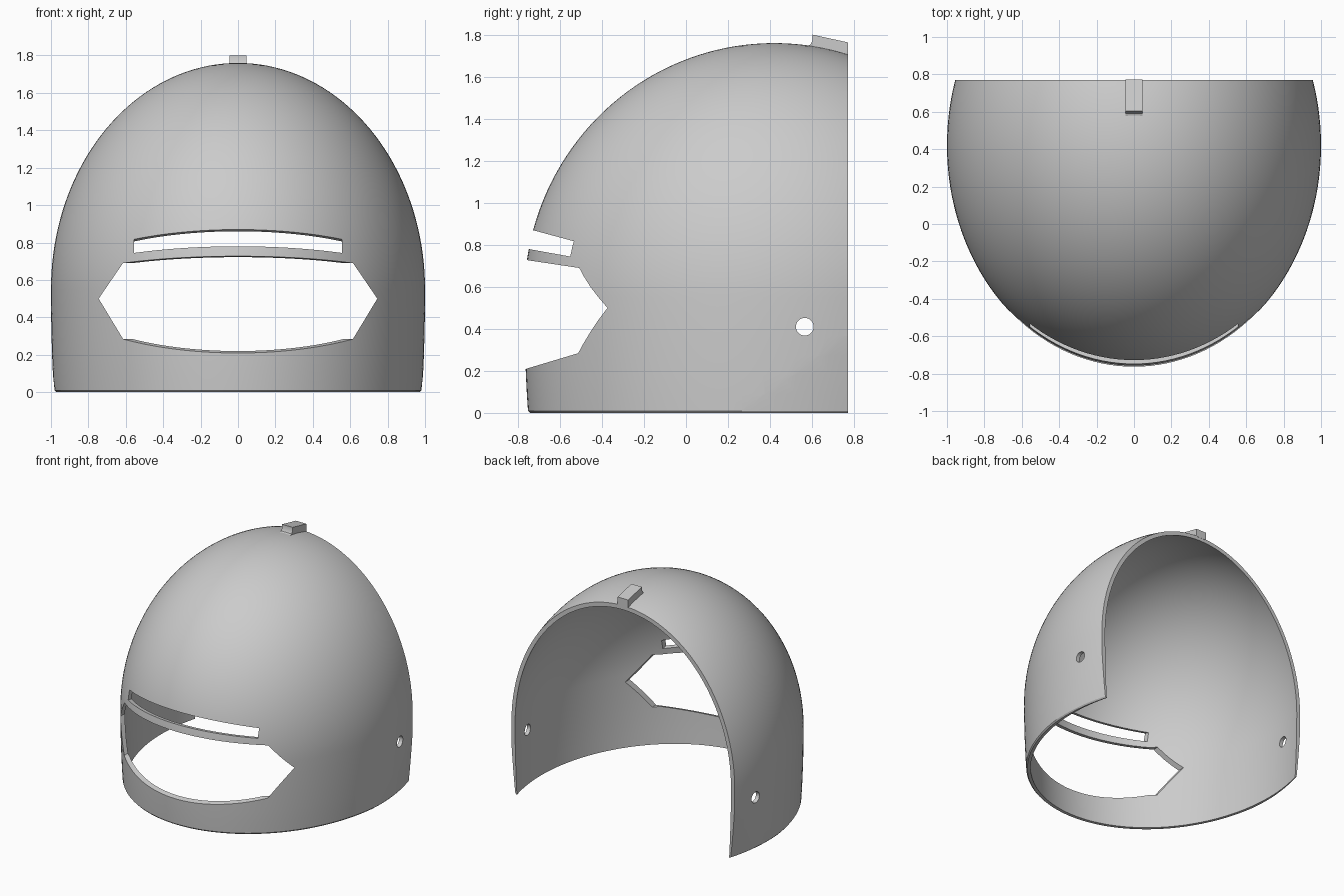
import bpy, bmesh, math
from mathutils import Matrix, Vector

cube = bpy.data.objects.get("Cube")
if cube:
    bpy.data.objects.remove(cube, do_unlink=True)

grey = bpy.data.materials.new("plain grey")
grey.use_nodes = True
grey.diffuse_color = (0.6, 0.6, 0.6, 1)
grey.node_tree.nodes["Principled BSDF"].inputs["Base Color"].default_value = grey.diffuse_color

CY, CZ, RY, RZ, WALL, BACK = 0.42, 0.55, 1.19, 1.21, 0.03, 0.77


def make_object(name, bm):
    bmesh.ops.recalc_face_normals(bm, faces=bm.faces[:])
    mesh = bpy.data.meshes.new(name)
    bm.to_mesh(mesh)
    bm.free()
    obj = bpy.data.objects.new(name, mesh)
    bpy.context.collection.objects.link(obj)
    mesh.materials.append(grey)
    return obj


def loft(name, rings):
    """Closed solid through matching rings of points."""
    bm = bmesh.new()
    loops = [[bm.verts.new(p) for p in ring] for ring in rings]
    n = len(loops[0])
    for a, b in zip(loops, loops[1:]):
        for i in range(n):
            j = (i + 1) % n
            bm.faces.new((a[i], a[j], b[j], b[i]))
    bm.faces.new(loops[0])
    bm.faces.new(loops[-1])
    return make_object(name, bm)


def cut(target, cutter):
    mod = target.modifiers.new("cut", "BOOLEAN")
    mod.operation = "DIFFERENCE"
    mod.solver = "EXACT"
    mod.object = cutter
    bpy.context.view_layer.objects.active = target
    bpy.ops.object.modifier_apply(modifier=mod.name)
    bpy.data.objects.remove(cutter, do_unlink=True)


# Dome wall: outer and inner profile spun into an oval shell
def wall_profile(inset):
    pts = []
    for i in range(6):
        z = CZ * i / 6
        pts.append((1 - 0.015 * (1 - z / CZ) ** 2 - inset, z))
    for i in range(41):
        a = math.pi / 2 * i / 40
        pts.append(((1 - inset) * math.cos(a), CZ + (RZ - inset) * math.sin(a)))
    return pts


outer = wall_profile(0)
r0 = outer[0][0]
outer[0:1] = [(r0 - 0.008, 0), (r0, 0.01)]
profile = wall_profile(WALL)[::-1] + outer
bm = bmesh.new()
verts = [bm.verts.new((r, 0, z)) for r, z in profile]
edges = [bm.edges.new(pair) for pair in zip(verts, verts[1:])]
bmesh.ops.spin(bm, geom=verts + edges, cent=(0, 0, 0), axis=(0, 0, 1),
               angle=2 * math.pi, steps=144, use_merge=False)
bmesh.ops.remove_doubles(bm, verts=bm.verts[:], dist=0.0005)
bmesh.ops.transform(bm, verts=bm.verts[:],
                    matrix=Matrix.Translation((0, CY, 0)) @ Matrix.Diagonal((1, RY, 1, 1)))

# Diagonal crease: the outside thins towards the lower back corners
start = Vector((0, 0.25, 0))
normal = Vector((0, 0.33, -0.47)).normalized()
low = [f for f in bm.faces if f.calc_center_median().z < 0.6]
geom = set(low) | {e for f in low for e in f.edges} | {v for f in low for v in f.verts}
bmesh.ops.bisect_plane(bm, geom=list(geom), plane_co=start, plane_no=normal, dist=0.0001)
for v in bm.verts:
    depth = (v.co - start).dot(normal)
    if depth > 0 and math.hypot(v.co.x, (v.co.y - CY) / RY) > 0.972:
        v.co.x -= math.copysign(0.06 * depth, v.co.x)
shell = make_object("helmet_shell", bm)

# Open back
cut(shell, loft("back_cutter", [[(x, y, z) for x, z in ((-2, -1), (2, -1), (2, 3), (-2, 3))]
                                for y in (BACK, 3)]))

# Brow slot with sloping top and bottom
cut(shell, loft("slot_cutter", [
    [(-0.555, y, bot), (0.555, y, bot), (0.555, y, top), (-0.555, y, top)]
    for y in (-0.9, -0.3)
    for top, bot in [(0.87 - 0.27 * (y + 0.73), 0.78 - 0.18 * (y + 0.75))]]))

# Six-sided face opening, narrowing from the front
rings = []
for y in (-0.9, -0.51, -0.2):
    d = max(0, -0.51 - y)
    top, bot = 0.69 + 0.15 * d, 0.285 - 0.3 * d
    rings.append([(-0.745, y, 0.5), (-0.615, y, bot), (0.615, y, bot),
                  (0.745, y, 0.5), (0.615, y, top), (-0.615, y, top)])
cut(shell, loft("face_cutter", rings))

# Strap holes through both sides
circle = [(0.565 + 0.042 * math.cos(a), 0.41 + 0.042 * math.sin(a))
          for a in (2 * math.pi * i / 32 for i in range(32))]
cut(shell, loft("hole_cutter", [[(x, y, z) for y, z in circle] for x in (-2, 2)]))

# Sloping tab on the crown, with a flared foot
side = [(0.6, 1.73), (0.575, 1.747), (0.592, 1.753), (0.602, 1.77),
        (0.603, 1.8), (0.772, 1.763), (0.772, 1.7)]
tab = loft("crown_tab", [[(x, y, z) for y, z in side] for x in (-0.045, 0.045)])

for obj in (shell, tab):
    bpy.ops.object.select_all(action="DESELECT")
    obj.select_set(True)
    bpy.context.view_layer.objects.active = obj
    bpy.ops.object.shade_smooth_by_angle(angle=math.radians(30))
